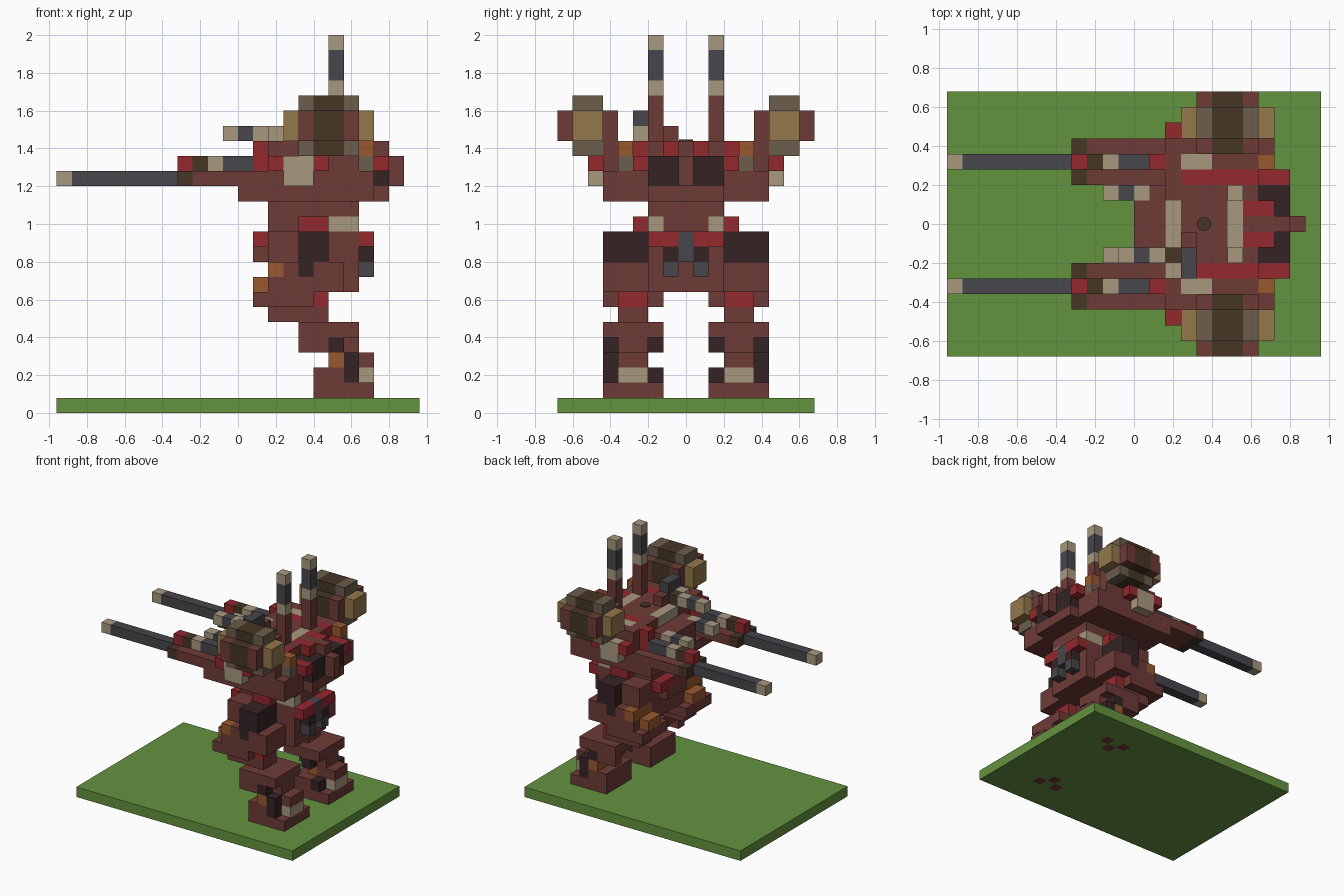
import bpy
import bmesh
from mathutils import Vector

cube = bpy.data.objects.get("Cube")
if cube:
    bpy.data.objects.remove(cube, do_unlink=True)

UNIT = 0.08
PALETTE = {
    "rust": "6e3b36", "grass": "64933f", "soot": "352325", "crimson": "93292d", "bone": "a8997f",
    "steel": "46464c", "umber": "463524", "taupe": "6c5d4c", "brass": "94784c", "copper": "98592f",
}


def linear(code):
    parts = [int(code[i:i + 2], 16) / 255 for i in (0, 2, 4)]
    return [c / 12.92 if c < 0.04 else ((c + 0.055) / 1.055) ** 2.4 for c in parts] + [1]


MATS = {}
for label, code in PALETTE.items():
    mat = bpy.data.materials.new(label)
    mat.use_nodes = True
    mat.diffuse_color = linear(code)
    bsdf = mat.node_tree.nodes["Principled BSDF"]
    bsdf.inputs["Base Color"].default_value = linear(code)
    bsdf.inputs["Roughness"].default_value = 0.9
    MATS[label] = mat

cells = {}


def block(part, color, x, y, z, both=True):
    """Fill a box of cells; y cell zero straddles the centre line; later blocks replace earlier ones."""
    for i in range(*x):
        for j in range(*y):
            for k in range(*z):
                for side in ((j, -j) if both else (j,)):
                    cells[i, side, k] = (part, color)


def row(part, start, y, z, colors, both=True):
    """A line of single cells along x, one colour each."""
    for n, color in enumerate(colors.split()):
        block(part, color, (start + n, start + n + 1), (y, y + 1), (z, z + 1), both)


# ground plate with the toe spikes let into it
block("ground_plate", "grass", (-12, 12), (-8, 9), (0, 1))
for i, j in ((5, 5), (7, 5), (6, 4)):
    block("toe_spikes", "rust", (i, i + 1), (j, j + 1), (0, 1))

# feet and ankles
block("feet", "rust", (5, 9), (2, 6), (1, 2))
block("feet", "rust", (5, 8), (2, 6), (2, 3))
block("heels", "bone", (8, 9), (3, 5), (2, 3))
block("ankles", "rust", (6, 8), (3, 5), (3, 5))
block("ankles", "rust", (8, 9), (3, 5), (3, 4))
block("ankle_bolts", "soot", (7, 8), (2, 6), (2, 3))
block("ankle_bolts", "soot", (7, 8), (5, 6), (3, 4))
block("ankle_guards", "copper", (6, 7), (3, 6), (3, 4))

# shins
block("shins", "rust", (5, 8), (3, 5), (4, 5))
block("shin_bolts", "soot", (6, 7), (2, 3), (4, 5))
block("shin_bolts", "soot", (6, 7), (5, 6), (4, 5))
block("shins", "rust", (4, 8), (2, 6), (5, 6))
block("shins", "rust", (2, 6), (3, 5), (6, 7))
block("shins", "rust", (4, 6), (5, 6), (4, 6))

# knees and thighs
block("knees", "rust", (1, 5), (2, 6), (7, 8))
block("knee_backs", "crimson", (5, 6), (3, 5), (7, 8))
block("knees", "rust", (2, 7), (2, 6), (8, 9))
block("kneecaps", "copper", (1, 2), (3, 5), (8, 9))
block("kneecaps", "copper", (2, 3), (3, 6), (9, 10))
block("thighs", "rust", (3, 7), (2, 6), (9, 10))
block("thighs", "rust", (2, 6), (2, 5), (10, 12))
block("hip_plates", "soot", (4, 6), (3, 6), (10, 12))
block("hip_plates", "soot", (4, 5), (5, 6), (9, 10))
block("hip_caps", "crimson", (4, 6), (3, 4), (12, 13))

# pelvis
block("pelvis", "rust", (2, 8), (-2, 3), (8, 12))
block("pelvis_front", "rust", (1, 2), (-1, 2), (10, 12))
block("pelvis_trim", "crimson", (1, 2), (1, 3), (11, 12))
block("pelvis_trim", "crimson", (8, 9), (1, 3), (11, 12))
block("tail_flap", "steel", (8, 9), (0, 1), (10, 12))
block("tail_flap", "steel", (8, 9), (1, 2), (9, 10))
block("tail_side", "soot", (8, 9), (1, 2), (10, 11))

# waist
block("waist", "rust", (2, 8), (-2, 3), (12, 14))
block("waist_lights", "bone", (6, 8), (2, 3), (12, 13))

# torso hull
block("hull", "rust", (0, 10), (-2, 3), (14, 15))
block("hull", "rust", (0, 9), (-1, 2), (15, 17))
block("hull", "rust", (2, 9), (-2, 3), (15, 17))
block("hull", "rust", (2, 8), (-2, 3), (17, 18))
block("hull_bands", "bone", (2, 3), (-1, 2), (17, 18))
block("hull_bands", "bone", (6, 7), (-2, 3), (17, 18))
block("rear_vents", "crimson", (7, 9), (1, 2), (17, 18))
block("rear_vents", "soot", (8, 10), (1, 3), (15, 17))
block("rear_vents", "crimson", (8, 9), (1, 2), (16, 17))
block("spine", "rust", (7, 10), (0, 1), (14, 18))
block("spine", "rust", (10, 11), (0, 1), (15, 17))

# shoulders
block("shoulders", "rust", (0, 9), (3, 6), (14, 15))
block("shoulders", "rust", (2, 9), (3, 6), (15, 16))
block("shoulders", "rust", (2, 8), (3, 6), (16, 18))
block("shoulder_trim", "crimson", (3, 8), (3, 4), (17, 18))
block("shoulder_trim", "crimson", (8, 10), (3, 4), (16, 17))
block("shoulder_tops", "bone", (3, 5), (4, 5), (17, 18))
block("exhausts", "taupe", (8, 9), (4, 5), (16, 17))
block("exhausts", "copper", (8, 9), (4, 5), (17, 18))
block("shoulder_badges", "crimson", (2, 6), (6, 7), (16, 17))
block("shoulder_badges", "bone", (3, 5), (6, 7), (15, 17))

# arms with long barrels
block("arms", "rust", (-3, 2), (3, 6), (15, 16))
block("arm_muzzles", "umber", (-4, -3), (3, 6), (15, 16))
block("barrels", "steel", (-11, -4), (4, 5), (15, 16))
block("barrel_tips", "bone", (-12, -11), (4, 5), (15, 16))
row("arm_ridges", -4, 4, 16, "crimson umber bone steel steel crimson rust")
row("arm_ridges", 1, 4, 17, "crimson rust")

# small guns beside the nose, and one higher gun on one side
row("nose_guns", -2, 2, 16, "bone steel bone rust")
row("upper_gun", -1, -2, 18, "bone steel bone umber", False)
block("upper_gun_mount", "bone", (2, 4), (-3, -2), (18, 19), False)
block("upper_gun_mount", "rust", (3, 4), (-1, 0), (18, 19), False)
block("upper_gun_sight", "steel", (3, 4), (-3, -1), (19, 20), False)

# shoulder drums
block("drums", "rust", (4, 8), (5, 9), (18, 20))
block("drum_rims", "taupe", (4, 8), (6, 8), (17, 21))
block("drum_bands", "umber", (5, 7), (5, 9), (18, 20))
block("drum_bands", "umber", (5, 7), (6, 8), (17, 21))
block("drum_caps", "brass", (3, 9), (6, 8), (18, 20))

# twin masts
block("masts", "rust", (6, 7), (2, 3), (18, 21))
block("mast_collars", "bone", (6, 7), (2, 3), (21, 22))
block("mast_rods", "steel", (6, 7), (2, 3), (22, 24))
block("mast_tips", "bone", (6, 7), (2, 3), (24, 25))

# turn the outer cell faces into one mesh object per part
meshes = {}
for cell, (part, color) in cells.items():
    bm, slots = meshes.setdefault(part, (bmesh.new(), []))
    if color not in slots:
        slots.append(color)
    centre = Vector((cell[0] + 0.5, cell[1], cell[2] + 0.5))
    for axis in range(3):
        for sign in (-1, 1):
            step = Vector((0, 0, 0))
            step[axis] = sign
            if tuple(int(c + s) for c, s in zip(cell, step)) in cells:
                continue
            u = Vector((0, 0, 0))
            u[(axis + 1) % 3] = 0.5
            v = step.cross(u)
            mid = centre + step / 2
            corners = (mid - u - v, mid + u - v, mid + u + v, mid - u + v)
            face = bm.faces.new([bm.verts.new(p * UNIT) for p in corners])
            face.material_index = slots.index(color)

for part, (bm, slots) in meshes.items():
    bmesh.ops.remove_doubles(bm, verts=bm.verts, dist=0.001)
    bmesh.ops.dissolve_limit(bm, angle_limit=0.01, verts=bm.verts, edges=bm.edges, delimit={"MATERIAL"})
    mesh = bpy.data.meshes.new(part)
    bm.to_mesh(mesh)
    bm.free()
    for color in slots:
        mesh.materials.append(MATS[color])
    bpy.context.collection.objects.link(bpy.data.objects.new(part, mesh))

# round hatch on the hull roof
bpy.ops.mesh.primitive_cylinder_add(vertices=16, radius=0.036, depth=0.008, location=(0.36, 0, 18 * UNIT + 0.004))
hatch = bpy.context.object
hatch.name = "roof_hatch"
hatch.data.materials.append(MATS["umber"])
